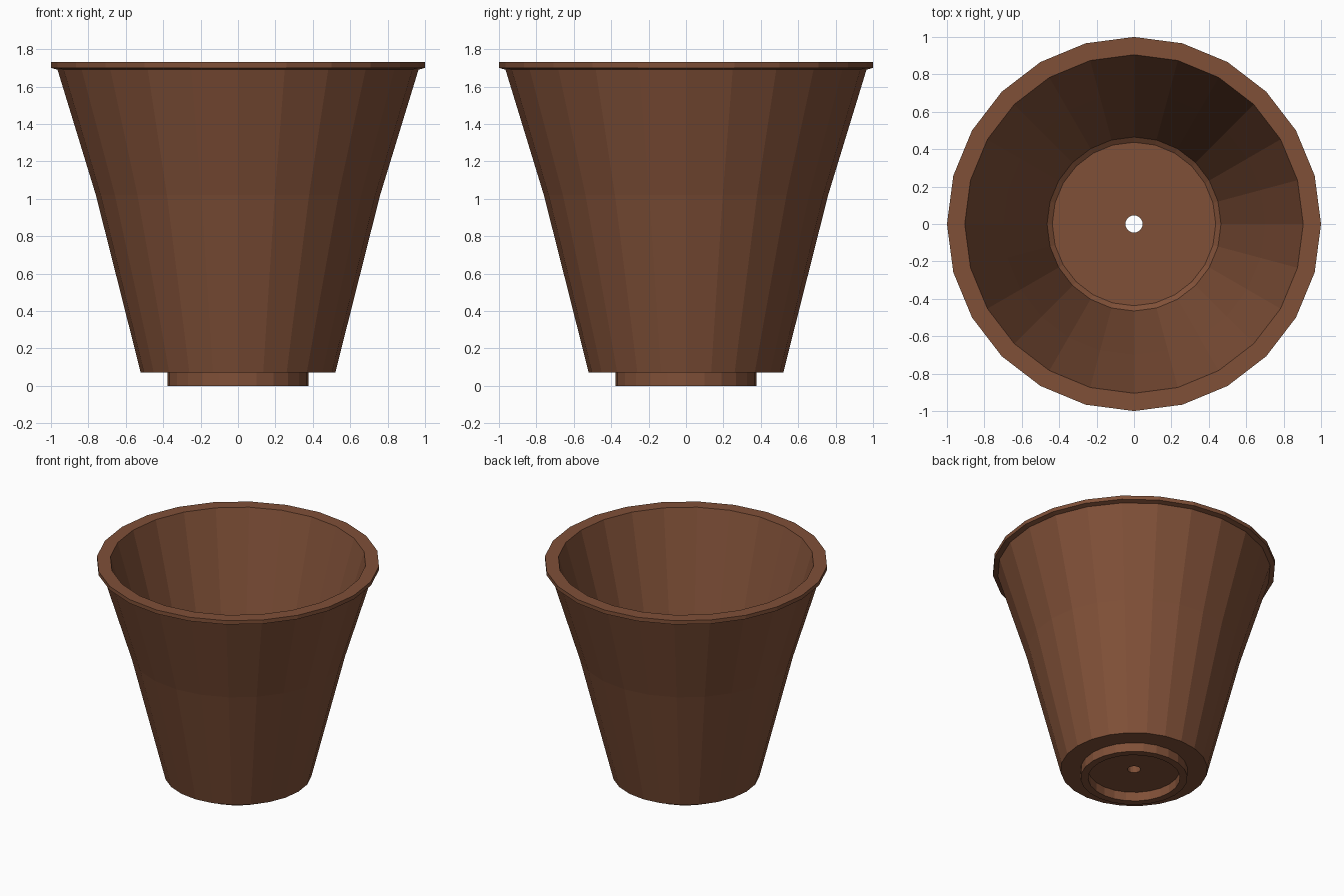
import bpy, bmesh, math

if "Cube" in bpy.data.objects:
    bpy.data.objects.remove(bpy.data.objects["Cube"])

SIDES = 24

clay = bpy.data.materials.new("terracotta brown")
clay.diffuse_color = (0.215, 0.08, 0.039, 1)
clay.use_nodes = True
clay.node_tree.nodes["Principled BSDF"].inputs["Base Color"].default_value = clay.diffuse_color

# Closed (radius, z) profile: rim, outer wall, foot, drain hole, inside
profile = [
    (0.905, 1.73), (1.0, 1.73), (1.0, 1.70), (0.965, 1.69),
    (0.76, 1.02), (0.52, 0.07), (0.378, 0.07), (0.378, 0.0),
    (0.325, 0.0), (0.325, 0.07), (0.046, 0.07), (0.046, 0.125),
    (0.437, 0.125), (0.465, 0.145), (0.70, 1.02),
]


def lathe(name, points, mat):
    bm = bmesh.new()
    rings = []
    for r, z in points:
        rings.append([bm.verts.new((r * math.cos(math.tau * i / SIDES),
                                    r * math.sin(math.tau * i / SIDES), z))
                      for i in range(SIDES)])
    for k, a in enumerate(rings):
        b = rings[(k + 1) % len(rings)]
        for i in range(SIDES):
            j = (i + 1) % SIDES
            bm.faces.new((a[i], b[i], b[j], a[j]))
    bmesh.ops.recalc_face_normals(bm, faces=bm.faces)
    me = bpy.data.meshes.new(name)
    bm.to_mesh(me)
    bm.free()
    me.materials.append(mat)
    ob = bpy.data.objects.new(name, me)
    bpy.context.collection.objects.link(ob)
    return ob


lathe("flower_pot", profile, clay)
